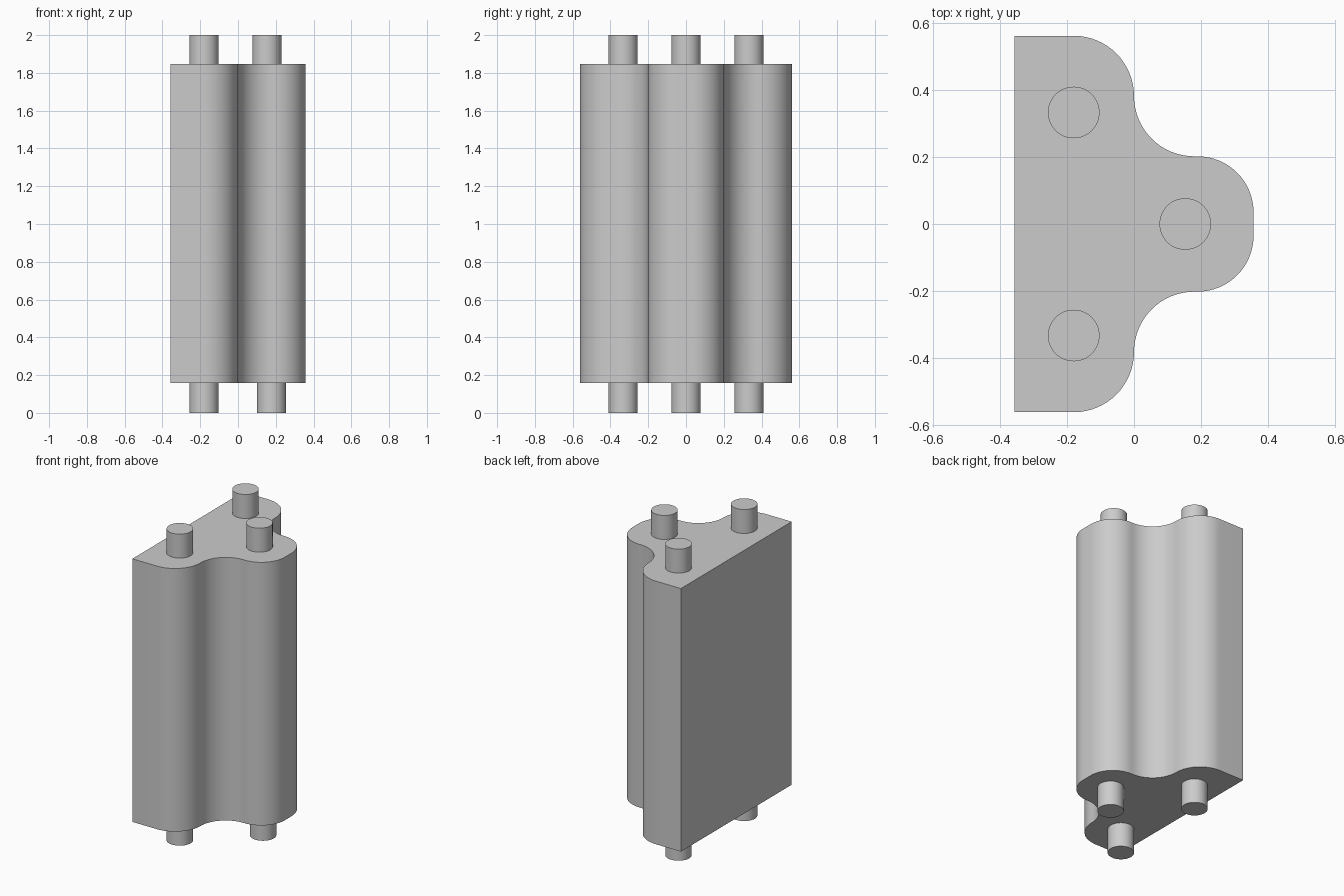
import bpy, bmesh, math

cube = bpy.data.objects.get("Cube")
if cube:
    bpy.data.objects.remove(cube, do_unlink=True)

BODY_LOW, BODY_HIGH = 0.157, 1.846
HEIGHT = 2.0
PIN_RADIUS = 0.077

# Single grey material
grey = bpy.data.materials.new("plain grey")
grey.use_nodes = True
colour = (0.6, 0.6, 0.6, 1)
grey.diffuse_color = colour
grey.node_tree.nodes["Principled BSDF"].inputs["Base Color"].default_value = colour


def arc(cx, cy, radius, start, end, steps=16):
    angles = [math.radians(start + (end - start) * i / steps) for i in range(steps + 1)]
    return [(cx + radius * math.cos(a), cy + radius * math.sin(a)) for a in angles]


def extrude_profile(name, outline, low, high):
    bm = bmesh.new()
    base = bm.faces.new([bm.verts.new((x, y, low)) for x, y in outline])
    top = bmesh.ops.extrude_face_region(bm, geom=[base], use_keep_orig=True)
    moved = [v for v in top["geom"] if isinstance(v, bmesh.types.BMVert)]
    bmesh.ops.translate(bm, verts=moved, vec=(0, 0, high - low))
    bmesh.ops.recalc_face_normals(bm, faces=bm.faces)
    mesh = bpy.data.meshes.new(name)
    bm.to_mesh(mesh)
    bm.free()
    mesh.materials.append(grey)
    obj = bpy.data.objects.new(name, mesh)
    bpy.context.collection.objects.link(obj)
    bpy.ops.object.select_all(action="DESELECT")
    obj.select_set(True)
    bpy.context.view_layer.objects.active = obj
    bpy.ops.object.shade_smooth_by_angle(angle=math.radians(30))
    return obj


# Three-lobed body: half the outline, then its mirror image
half = [(-0.357, -0.562)]
half += arc(-0.18, -0.382, 0.18, -90, 0)      # rounded outer lobe
half += arc(0.18, -0.382, 0.18, 180, 90)[1:]  # hollow between lobes
half += arc(0.19, -0.035, 0.167, -90, 0)      # rounded middle lobe
outline = half + [(x, -y) for x, y in reversed(half)]
extrude_profile("body", outline, BODY_LOW, BODY_HIGH)

# Pins at both ends; the upper middle pin sits slightly further in
ends = {"upper": (BODY_HIGH, HEIGHT, 0.153), "lower": (0, BODY_LOW, 0.178)}
for end, (low, high, middle_x) in ends.items():
    places = {"front": (-0.18, -0.333), "middle": (middle_x, 0), "back": (-0.18, 0.333)}
    for place, (x, y) in places.items():
        circle = arc(x, y, PIN_RADIUS, 0, 360, 48)[:-1]
        extrude_profile(f"{end}_{place}_pin", circle, low, high)
